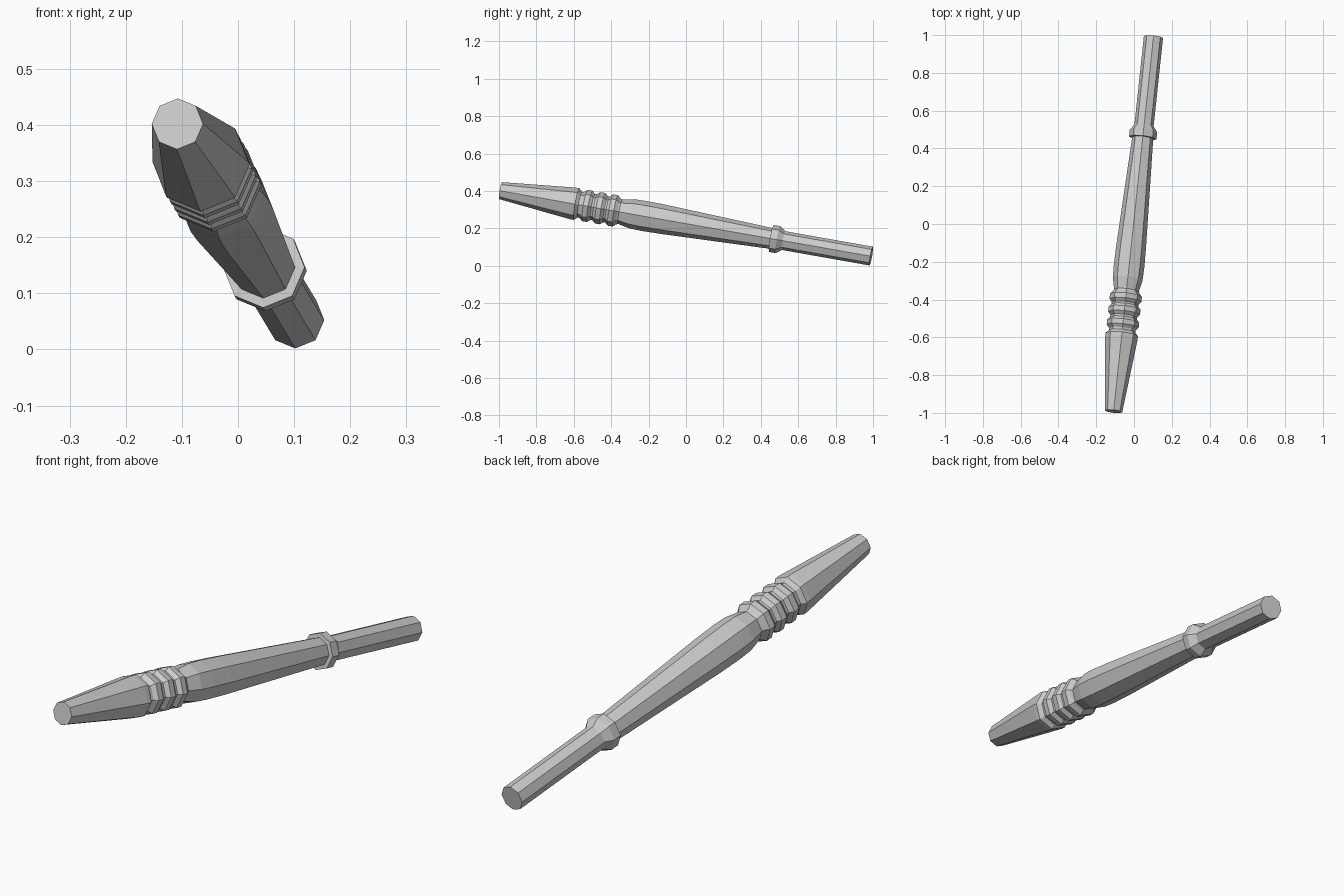
import bpy, bmesh, math
from mathutils import Vector

if "Cube" in bpy.data.objects:
    bpy.data.objects.remove(bpy.data.objects["Cube"])

SIDES = 8
front = Vector((-0.108, -0.992, 0.402))
back = Vector((0.103, 0.990, 0.052))
axis = (back - front).normalized()
# frame across the tilted axis, with one corner pointing straight up
side = axis.cross(Vector((0, 0, 1))).normalized()
up = side.cross(axis).normalized()

# profile as (y of ring centre, radius)
taper = [(-0.992, 0.046), (-0.605, 0.086), (-0.585, 0.086), (-0.568, 0.070)]
beads = []
for y in (-0.528, -0.459, -0.391):
    beads += [(y - 0.029, 0.071), (y - 0.013, 0.085), (y + 0.013, 0.085), (y + 0.029, 0.071)]
body = [(-0.352, 0.066), (-0.29, 0.079), (-0.225, 0.081), (-0.12, 0.079), (0.455, 0.056)]
collar = [(0.456, 0.073), (0.492, 0.073), (0.522, 0.051)]
tail = [(0.990, 0.051)]


def lathe(name, profile):
    bm = bmesh.new()
    rings = []
    for y, r in profile:
        c = front.lerp(back, (y - front.y) / (back.y - front.y))
        rings.append([bm.verts.new(c + r * (math.cos(a) * side + math.sin(a) * up))
                      for a in (2 * math.pi * i / SIDES for i in range(SIDES))])
    for a, b in zip(rings, rings[1:]):
        for i in range(SIDES):
            j = (i + 1) % SIDES
            bm.faces.new((a[i], a[j], b[j], b[i]))
    bm.faces.new(rings[0])
    bm.faces.new(rings[-1])
    bmesh.ops.recalc_face_normals(bm, faces=bm.faces)
    mesh = bpy.data.meshes.new(name)
    bm.to_mesh(mesh)
    bm.free()
    obj = bpy.data.objects.new(name, mesh)
    bpy.context.collection.objects.link(obj)
    return obj


# one continuous turned stick: tapered tip, beads, swollen grip, collar, tail
lathe("turned_handle", taper + beads + body + collar + tail)
